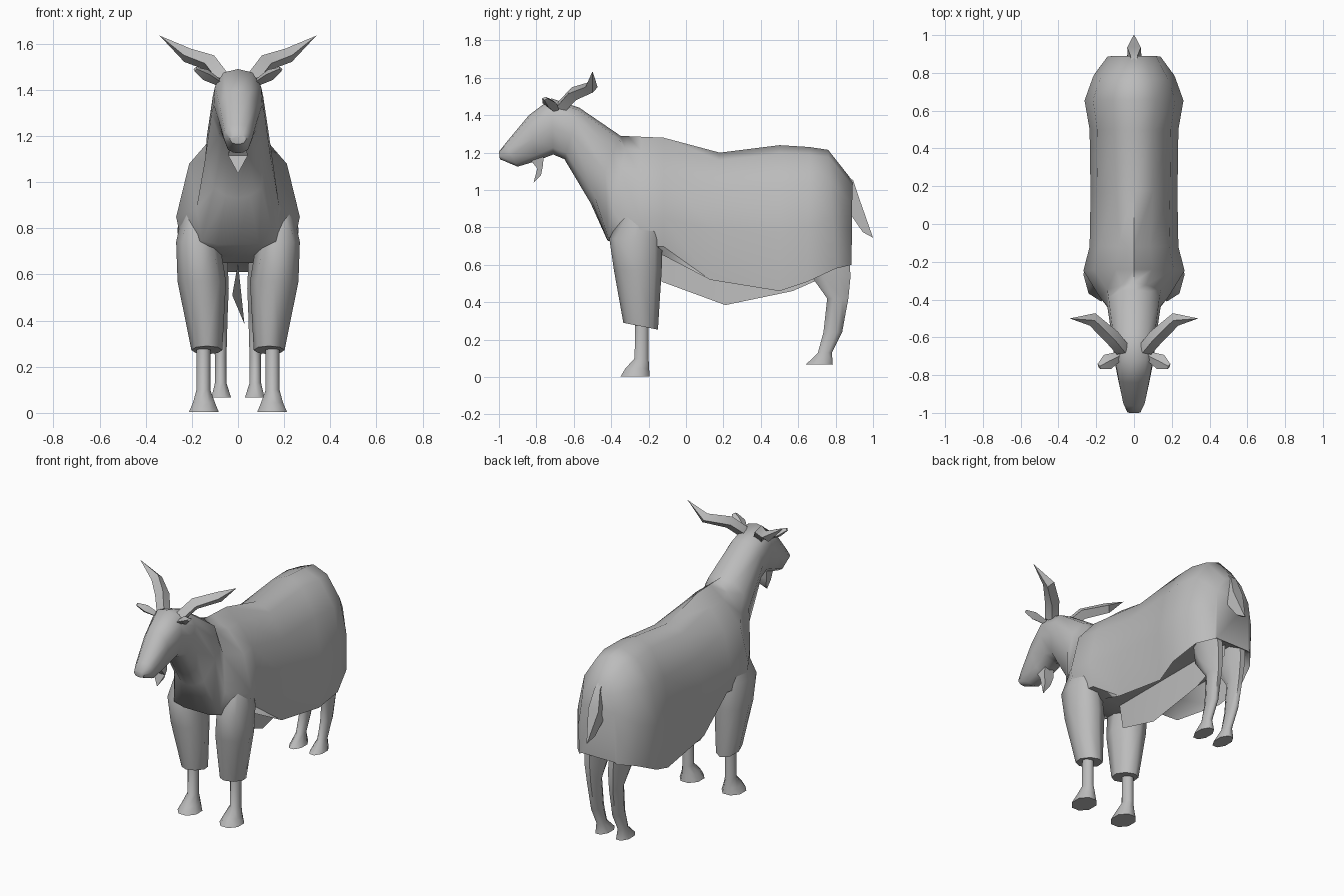
import bpy, bmesh, math
from mathutils import Vector

if "Cube" in bpy.data.objects:
    bpy.data.objects.remove(bpy.data.objects["Cube"])

grey = bpy.data.materials.new("goat_grey")
grey.diffuse_color = (0.5, 0.5, 0.5, 1)
grey.use_nodes = True
grey.node_tree.nodes["Principled BSDF"].inputs["Base Color"].default_value = grey.diffuse_color


def finish(name, bm, mirror=False, angle=50):
    bmesh.ops.remove_doubles(bm, verts=bm.verts, dist=0.0005)
    bmesh.ops.recalc_face_normals(bm, faces=bm.faces)
    mesh = bpy.data.meshes.new(name)
    bm.to_mesh(mesh)
    bm.free()
    mesh.materials.append(grey)
    ob = bpy.data.objects.new(name, mesh)
    bpy.context.collection.objects.link(ob)
    bpy.ops.object.select_all(action='DESELECT')
    ob.select_set(True)
    bpy.context.view_layer.objects.active = ob
    bpy.ops.object.shade_smooth_by_angle(angle=math.radians(angle))
    if mirror:
        ob.modifiers.new("mirror", 'MIRROR').use_mirror_merge = False
    return ob


def loft(name, rings, mirror=False, angle=50):
    """Skin a series of equal-length closed rings and cap both ends."""
    bm = bmesh.new()
    rows = [[bm.verts.new(p) for p in ring] for ring in rings]
    n = len(rows[0])
    for a, b in zip(rows, rows[1:]):
        for i in range(n):
            j = (i + 1) % n
            bm.faces.new((a[i], a[j], b[j], b[i]))
    bm.faces.new(rows[0])
    bm.faces.new(rows[-1][::-1])
    return finish(name, bm, mirror, angle)


def column(z, y0, y1, x0, x1, tilt=0, n=8, turn=0.5):
    """Oval leg ring; tilt lowers its back edge and lifts the front."""
    grow = 1 / math.cos(math.pi / n) if turn else 1
    pts = []
    for i in range(n):
        a = math.tau * (i + turn) / n
        c, s = math.cos(a) * grow, math.sin(a) * grow
        pts.append(((x0 + x1) / 2 + (x1 - x0) / 2 * c,
                    (y0 + y1) / 2 + (y1 - y0) / 2 * s, z - tilt * s))
    return pts


def spike(name, path, sizes, flat=1.0, n=4, mirror=True):
    """Tapering tube along a path, for horns and ears."""
    path = [Vector(p) for p in path]
    rings = []
    for i, p in enumerate(path):
        d = (path[min(i + 1, len(path) - 1)] - path[max(i - 1, 0)]).normalized()
        u = d.cross(Vector((0, 0, 1))).normalized()
        v = u.cross(d)
        rings.append([p + sizes[i] * (u * math.cos(math.tau * k / n)
                      + v * flat * math.sin(math.tau * k / n)) for k in range(n)])
    return loft(name, rings, mirror, 40)


# cross-section shapes: (width factor, share of the way from top to bottom)
OVAL = [(0, 0), (.6, .05), (.95, .25), (1, .52), (.72, .88), (.36, .97), (0, 1)]
CHEST = [(0, 0), (.36, .12), (.79, .34), (1, .72), (.88, .97), (.5, 1), (0, 1)]
COAT = [(0, 0), (.44, .06), (.83, .27), (1, .6), (.95, 1), (.84, 1), (0, 1)]


def section(shape, yt, zt, yb, zb, w, belly=None):
    """Mirrored ring; belly sets the height of the underside inside the coat."""
    half = [(w * f, yt + (yb - yt) * t, zt + (zb - zt) * t) for f, t in shape]
    if belly:
        half[-2:] = [(half[-2][0], yb, belly), (0, yb, belly)]
    return half + [(-x, y, z) for x, y, z in half[-2:0:-1]]


# head, neck and shaggy coat in one skin
body = [
    (OVAL, -1.0, 1.205, -.995, 1.165, .035),
    (OVAL, -.965, 1.25, -.90, 1.125, .06),
    (OVAL, -.84, 1.40, -.80, 1.155, .085),
    (OVAL, -.72, 1.49, -.71, 1.19, .105),
    (OVAL, -.57, 1.44, -.65, 1.165, .115),
    (OVAL, -.35, 1.29, -.51, .93, .142),
    (CHEST, -.31, 1.288, -.42, .73, .18),
    (CHEST, -.24, 1.285, -.25, .68, .268, .68),
    (CHEST, -.12, 1.28, -.12, .68, .235, .65),
    (COAT, .18, 1.20, .13, .52, .23, .65),
    (COAT, .50, 1.24, .50, .46, .235, .65),
    (COAT, .66, 1.23, .65, .51, .262, .65),
    (COAT, .76, 1.215, .80, .58, .215, .65),
    (COAT, .89, 1.05, .885, .60, .14, .61),
]
loft("body_and_head", [section(*s) for s in body], angle=60)

# front legs: furry upper part, then shin flaring to the hoof
loft("front_upper_leg", [column(.95, -.30, -.16, .12, .225, turn=0),
                         column(.74, -.41, -.125, .08, .268, turn=0),
                         column(.57, -.385, -.13, .052, .262, turn=0),
                         column(.272, -.335, -.15, .068, .202, .018, turn=0)], True, 65)
loft("front_shin_and_hoof", [column(.36, -.27, -.20, .12, .18), column(.10, -.275, -.20, .12, .18),
                             column(.045, -.325, -.197, .10, .195),
                             column(.003, -.35, -.195, .083, .213)], True, 60)

# hind legs, bent at the hock
loft("hind_leg", [column(.66, .66, .87, .045, .13), column(.54, .67, .88, .04, .125),
                  column(.42, .755, .868, .045, .11), column(.24, .735, .835, .05, .10),
                  column(.13, .705, .78, .05, .10), column(.066, .64, .785, .03, .115)], True, 60)

# horns and ears
spike("horn", [(.06, -.665, 1.445), (.115, -.60, 1.515), (.22, -.505, 1.55), (.34, -.5, 1.635)],
      [.04, .042, .036, .0], .9)
spike("ear", [(.08, -.70, 1.43), (.14, -.73, 1.465), (.185, -.755, 1.49)],
      [.025, .042, .016], .6)


def wedge(name, outline, width):
    """Side outline of (y, z, share of width) closed to a mirrored tuft."""
    bm = bmesh.new()
    sides = [[bm.verts.new((s * width * f, y, z)) for y, z, f in outline] for s in (-1, 1)]
    n = len(outline)
    for i in range(n):
        j = (i + 1) % n
        bm.faces.new((sides[0][i], sides[0][j], sides[1][j], sides[1][i]))
    bm.faces.new(sides[0])
    bm.faces.new(sides[1][::-1])
    return finish(name, bm, angle=40)


# beard and tail
wedge("beard", [(-.83, 1.16, .8), (-.795, 1.115, 1), (-.815, 1.04, .05),
                (-.775, 1.08, .5), (-.765, 1.13, .8), (-.76, 1.19, .8)], .042)
wedge("tail", [(.86, 1.08, .3), (.895, 1.05, .5), (.935, .93, .9), (1.0, .745, .05),
               (.945, .775, .5), (.88, .87, 1), (.86, .95, .8)], .04)

# thin belly fringe hanging between the legs, swaying slightly sideways
bm = bmesh.new()
top = [(0, -.13, .65), (0, .2, .65), (0, .57, .65), (0, .82, .64)]
low = [(-.025, -.13, .51), (.028, .21, .385), (.01, .57, .46), (0, .82, .57)]
rows = [[bm.verts.new(p) for p in r] for r in (top, low)]
for i in range(3):
    bm.faces.new((rows[0][i], rows[1][i], rows[1][i + 1], rows[0][i + 1]))
finish("belly_fringe", bm)
